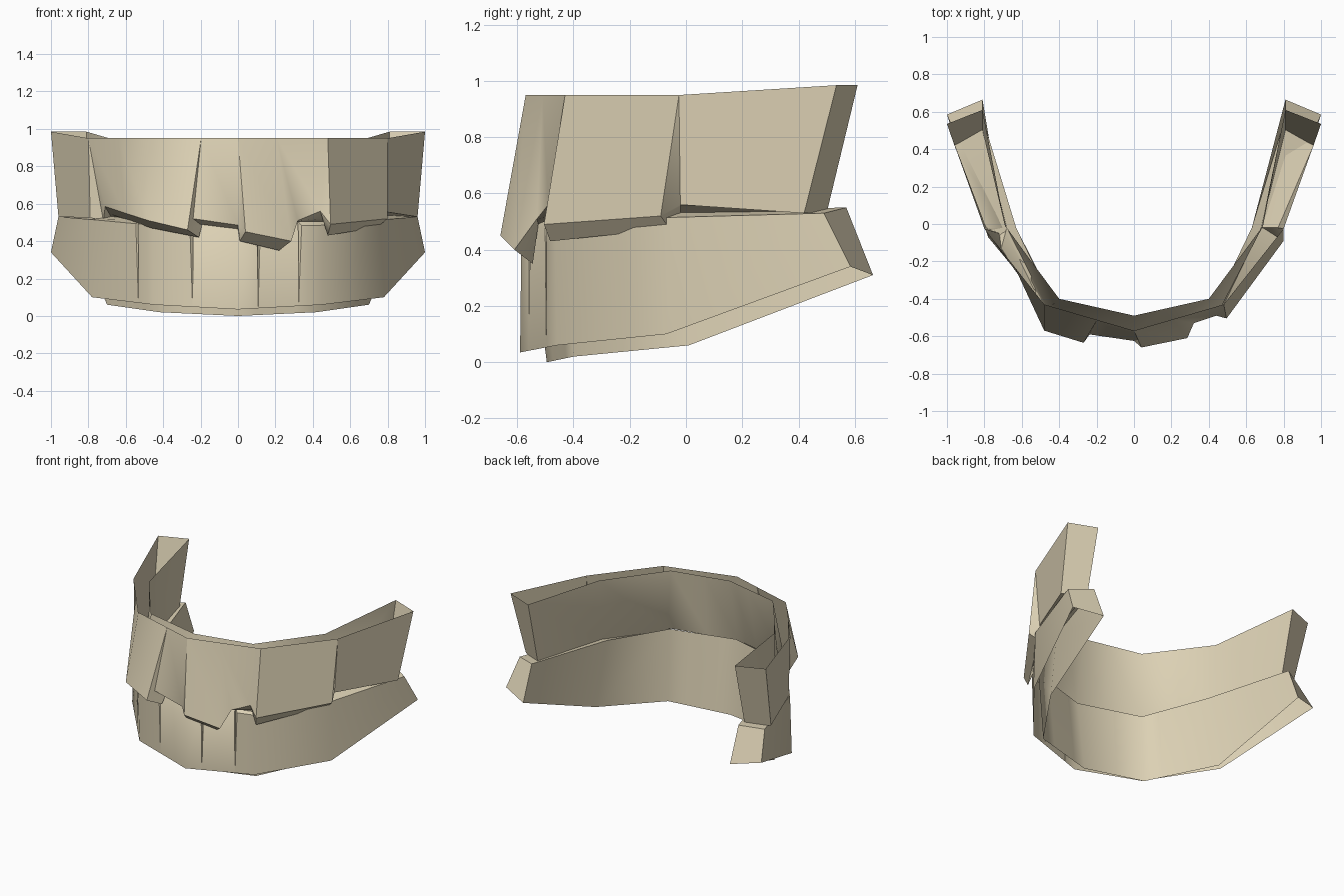
import bpy, bmesh, math
from mathutils import Vector

if "Cube" in bpy.data.objects:
    bpy.data.objects.remove(bpy.data.objects["Cube"])

mat = bpy.data.materials.new("ivory")
mat.diffuse_color = (0.72, 0.64, 0.46, 1)
mat.use_nodes = True
mat.node_tree.nodes["Principled BSDF"].inputs["Base Color"].default_value = mat.diffuse_color

# Half-arch guide lines: centre, canine, molar corner, back end
UP_OUT = [(0, -.57, .95), (.48, -.43, .95), (.80, -.025, .95), (1, .535, .985)]
UP_IN = [(0, -.49, .95), (.40, -.40, .95), (.69, -.01, .95), (.81, .61, .985)]
UP_BITE = [(0, -.575, .50), (.46, -.455, .505), (.68, -.02, .53), (.81, .50, .53)]
LO_OUT = [(0, -.59, .035), (.45, -.46, .06), (.78, -.07, .10), (1, .585, .34)]
LO_IN = [(0, -.495, 0), (.42, -.40, .02), (.70, .01, .06), (.81, .665, .31)]
LO_TOP = [(0, -.585, .48), (.46, -.465, .485), (.78, -.05, .515), (.96, .49, .53)]
LO_BITE = [(0, -.56, .51), (.43, -.435, .515), (.63, -.02, .54), (.81, .57, .55)]


def along(guide, t):
    """Point on a mirrored guide line, t from -3 (left end) to 3 (right end)."""
    a = abs(t)
    i = min(int(a), 2)
    p = Vector(guide[i]).lerp(Vector(guide[i + 1]), a - i)
    if t < 0:
        p.x = -p.x
    return p


def loft(name, sections, flip):
    """Skin open cross-sections and cap the two back ends."""
    bm = bmesh.new()
    rows = [[bm.verts.new(p) for p in s] for s in sections]
    for a, b in zip(rows, rows[1:]):
        for j in range(len(a) - 1):
            bm.faces.new((a[j], a[j + 1], b[j + 1], b[j]))
    bm.faces.new(rows[0][::-1])
    bm.faces.new(rows[-1])
    bmesh.ops.remove_doubles(bm, verts=bm.verts, dist=0.0005)
    if flip:
        bmesh.ops.reverse_faces(bm, faces=bm.faces)
    me = bpy.data.meshes.new(name)
    bm.to_mesh(me)
    bm.free()
    me.materials.append(mat)
    ob = bpy.data.objects.new(name, me)
    bpy.context.collection.objects.link(ob)
    bpy.context.view_layer.objects.active = ob
    ob.select_set(True)
    bpy.ops.object.shade_smooth_by_angle(angle=math.radians(46))
    ob.select_set(False)


# Upper teeth: guide position, biting edge point, drop of the underside
teeth = [
    (-3, -.96, .42, .53, 0), (-2, -.79, -.02, .525, 0),
    (-2, -.72, -.05, .51, .015), (-2, -.71, -.13, .585, .04),
    (-1.5, -.605, -.29, .55, .04), (-1, -.48, -.57, .51, .04),
    (-.41, -.27, -.635, .46, .04), (-.41, -.24, -.59, .52, .03),
    (0, 0, -.625, .485, .02), (0, .04, -.66, .45, .05),
    (.43, .285, -.61, .40, .05), (.43, .32, -.53, .51, .02),
    (1, .44, -.49, .56, .04), (1, .495, -.505, .49, .06),
    (2, .80, -.09, .52, .045), (2, .77, -.02, .56, 0), (3, .96, .42, .53, 0),
]
upper = []
for t, x, y, z, drop in teeth:
    edge, bite = Vector((x, y, z)), along(UP_BITE, t)
    # the side teeth roll under less deeply than the front ones
    under = edge.lerp(bite, .9 if not drop else .45 if x > .45 else .75)
    if drop:
        under.z = z - drop
    upper.append([along(UP_OUT, t), edge, under, bite, along(UP_IN, t)])
loft("upper_teeth", upper, False)

# Lower teeth: plain stations plus narrow slits that close towards the gum
stations = [(t, 0, 0) for t in (-3, -2, -1, 0, 1, 2, 3)]
for slit in (-1.25, -.54, .24, .72):
    stations += [(slit, -.02, 0), (slit, 0, .7), (slit, .02, 0)]
lower = []
for t, shift, depth in sorted(stations, key=lambda s: s[0] + s[1]):
    top, bite = along(LO_TOP, t + shift), along(LO_BITE, t + shift)
    lower.append([along(LO_OUT, t), top.lerp(bite, depth), bite, along(LO_IN, t)])
loft("lower_teeth", lower, True)
